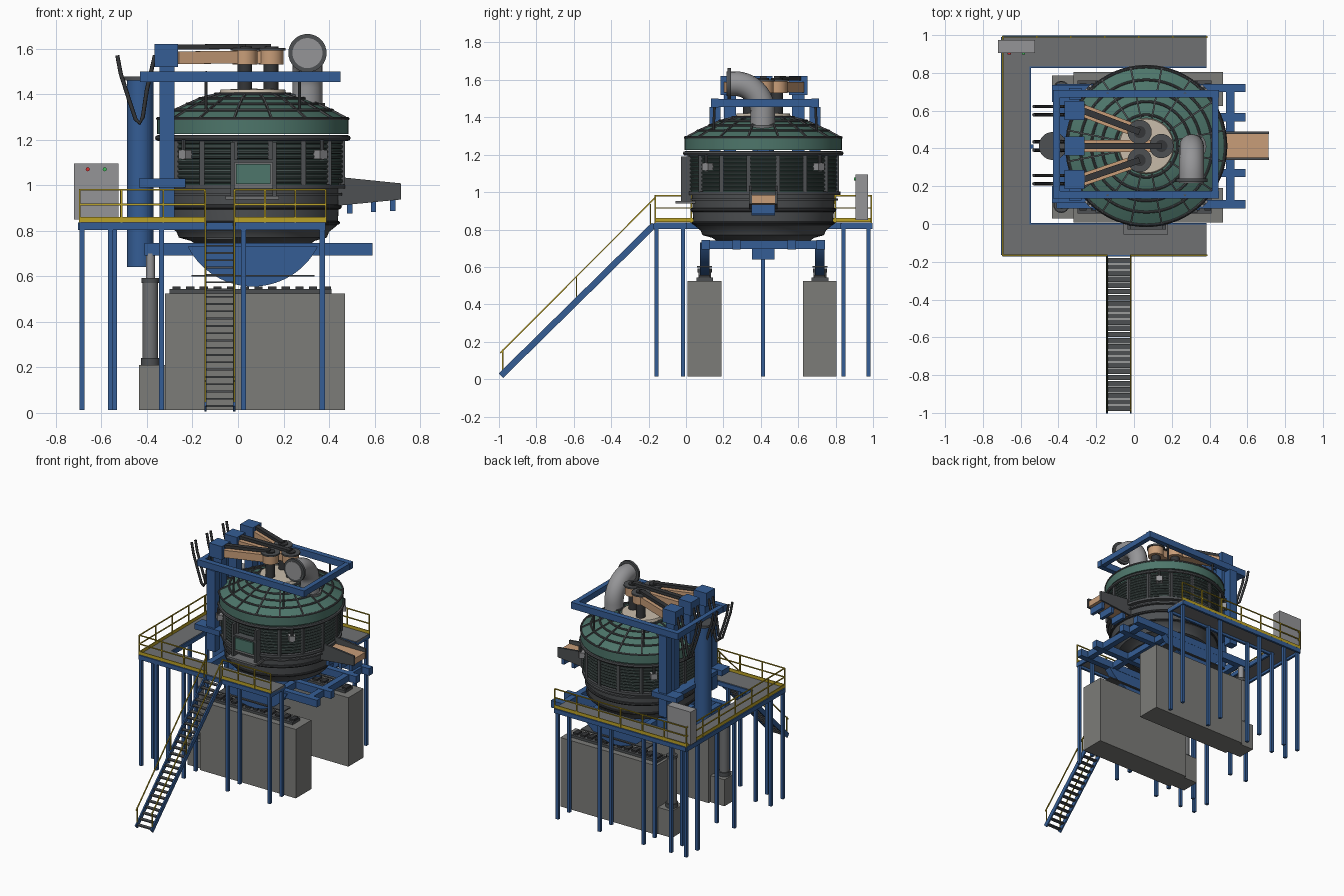
import bpy, bmesh, math
from mathutils import Matrix, Vector

if "Cube" in bpy.data.objects:
    bpy.data.objects.remove(bpy.data.objects["Cube"])

COL = dict(blue=(.035, .11, .30), green=(.075, .18, .145), tan=(.58, .34, .19), yellow=(.5, .36, .02),
           dark=(.035, .037, .04), iron=(.075, .08, .085), steel=(.16, .165, .17), light=(.30, .30, .31),
           concrete=(.2, .2, .19), beige=(.58, .5, .4), tube=(.06, .085, .08),
           red=(.7, .03, .03), lamp=(.05, .5, .1))
MAT, PARTS = {}, {}
for k, c in COL.items():
    MAT[k] = bpy.data.materials.new(k)
    MAT[k].diffuse_color = (*c, 1)
CX, CY = .065, .413  # vessel axis


def part(name, mat):
    return PARTS.setdefault(name, (bmesh.new(), mat))[0]


def box(name, mat, x, y, z):
    m = Matrix.Translation(((x[0]+x[1])/2, (y[0]+y[1])/2, (z[0]+z[1])/2))
    m = m @ Matrix.Diagonal((x[1]-x[0], y[1]-y[0], z[1]-z[0], 1))
    bmesh.ops.create_cube(part(name, mat), size=1, matrix=m)


def bar(name, mat, p, q, w, h):
    p, q = Vector(p), Vector(q)
    d = (q-p).normalized()
    s = d.cross(Vector((0, 0, 1)))
    s = s.normalized() if s.length > .001 else Vector((0, 1, 0))
    r = Matrix((d, s, s.cross(d))).transposed().to_4x4()
    m = Matrix.Translation((p+q)/2) @ r @ Matrix.Diagonal(((q-p).length, w, h, 1))
    bmesh.ops.create_cube(part(name, mat), size=1, matrix=m)


def rod(name, mat, p, q, r, n=24):
    p, q = Vector(p), Vector(q)
    m = Matrix.Translation((p+q)/2) @ (q-p).to_track_quat('Z', 'Y').to_matrix().to_4x4()
    bmesh.ops.create_cone(part(name, mat), cap_ends=True, segments=n, radius1=r, radius2=r,
                          depth=(q-p).length, matrix=m)


def lathe(name, mat, prof, n=64):
    t = bmesh.new()
    vs = [t.verts.new((CX+r, CY, z)) for r, z in prof]
    es = [t.edges.new(e) for e in zip(vs, vs[1:])]
    bmesh.ops.spin(t, geom=vs+es, cent=(CX, CY, 0), axis=(0, 0, 1), angle=math.tau, steps=n)
    bmesh.ops.remove_doubles(t, verts=t.verts, dist=.0004)
    me = bpy.data.meshes.new("tmp")
    t.to_mesh(me)
    t.free()
    part(name, mat).from_mesh(me)
    bpy.data.meshes.remove(me)


def band(name, mat, r0, r1, z0, z1):
    lathe(name, mat, [(r0, z0), (r1, z0), (r1, z1), (r0, z1), (r0, z0)])


def hoop(name, mat, r, z, t, n=8):
    lathe(name, mat, [(r+t*math.cos(i*math.tau/n), z+t*math.sin(i*math.tau/n)) for i in range(n+1)])


def prism(name, mat, pts, y0, y1):
    bm = part(name, mat)
    f = bm.faces.new([bm.verts.new((x, y0, z)) for x, z in pts])
    g = bmesh.ops.extrude_face_region(bm, geom=[f])['geom']
    bmesh.ops.translate(bm, vec=(0, y1-y0, 0), verts=[v for v in g if isinstance(v, bmesh.types.BMVert)])
    bm.faces.new([v for v in reversed(f.verts)]) if not f.is_valid else None


def pipe(name, mat, pts, r, res=6):
    cu = bpy.data.curves.new(name, 'CURVE')
    cu.dimensions, cu.bevel_depth, cu.bevel_resolution, cu.use_fill_caps = '3D', r, res, True
    s = cu.splines.new('POLY')
    s.points.add(len(pts)-1)
    for a, b in zip(s.points, pts):
        a.co = (*b, 1)
    s.use_smooth = True
    cu.materials.append(MAT[mat])
    bpy.context.collection.objects.link(bpy.data.objects.new(name, cu))


def polar(r, a, z):
    return (CX+r*math.cos(a), CY+r*math.sin(a), z)


# foundations, tilt cylinders and rockers on both sides
for y0, y1, yc in ((.008, .19, .10), (.625, .805, .716)):
    box("concrete_pier", "concrete", (-.32, .47), (y0, y1), (.013, .525))
    box("cylinder_footing", "concrete", (-.435, -.32), (yc-.07, yc+.07), (.013, .21))
    box("rocker_rail", "iron", (-.3, .41), (yc-.045, yc+.045), (.525, .543))
    for i in range(12):
        x = -.27+i*.06
        box("rail_teeth", "dark", (x-.018, x+.018), (yc-.028, yc+.028), (.543, .556))
    rod("tilt_cylinder", "steel", (-.385, yc, .24), (-.385, yc, .585), .034)
    rod("cylinder_collar", "iron", (-.385, yc, .2), (-.385, yc, .24), .042)
    rod("cylinder_collar", "iron", (-.385, yc, .57), (-.385, yc, .592), .038)
    rod("piston_rod", "light", (-.385, yc, .58), (-.385, yc, .7), .02)
    arc = [(CX+.32*math.sin(a), .875-.32*math.cos(a)) for a in [math.radians(-63+126*i/28) for i in range(29)]]
    prism("rocker", "blue", arc, yc-.025, yc+.025)
    box("rocker_stop", "iron", (-.205, .335), (yc-.04, yc+.04), (.598, .606))

# tilting cradle
for y in (.105, .27, .565, .72):
    x0 = -.41 if y in (.105, .72) else -.25
    box("cradle_beam", "blue", (x0, .59), (y-.022, y+.022), (.692, .745))
for x in (-.36, -.15, .28, .51):
    box("cradle_crossbeam", "blue", (x-.022, x+.022), (.09, .735), (.695, .742))
box("cradle_box", "blue", (-.1, .23), (.353, .473), (.64, .71))

# vessel shell
lathe("hearth_bowl", "iron", [(0, .735), (.25, .738), (.27, .755), (.325, .77), (.335, .795), (.372, .825),
                              (.378, .9), (.382, .99), (0, .99)])
hoop("hearth_band", "dark", .38, .905, .011)
hoop("hearth_band", "dark", .375, .835, .008)
band("shell_flange", "iron", .36, .412, .985, 1.003)
band("shell_flange", "iron", .36, .4, .955, .965)
lathe("shell_wall", "green", [(.384, .99), (.384, 1.22)])
for i in range(9):
    hoop("cooling_tube", "tube", .396, 1.018+i*.0215, .0098)
hoop("roof_ring_pipe", "iron", .417, 1.207, .0125)
for i in range(16):
    a = math.tau*(i+.5)/16
    bar("shell_post", "iron", polar(.402, a, 1), polar(.402, a, 1.21), .022, .022)
for i in range(4):
    a = math.tau*(i+.5)/4
    bar("shell_clamp", "light", polar(.395, a, 1.135), polar(.44, a, 1.135), .045, .04)
    rod("clamp_pin", "iron", polar(.43, a, 1.11), polar(.43, a, 1.2), .01, 10)

# roof
ROOF = [(.42, 1.29), (.35, 1.327), (.235, 1.378), (.15, 1.4)]
lathe("roof_dome", "green", [(.38, 1.225), (.42, 1.225)] + ROOF + [(.0, 1.402)])
for r, z in ((.418, 1.292), (.35, 1.329), (.29, 1.356), (.235, 1.38), (.165, 1.4)):
    hoop("roof_hoop", "iron", r, z, .007)
for i in range(16):
    a = math.tau*(i+.5)/16
    for (r0, z0), (r1, z1) in zip(ROOF, ROOF[1:]):
        bar("roof_rib", "iron", polar(r0, a, z0), polar(r1, a, z1), .009, .016)
lathe("roof_centre", "beige", [(.15, 1.39), (.142, 1.42), (0, 1.424)])

# tapping and slag door
box("slag_sill", "steel", (-.055, .18), (-.055, .06), (.938, .953))
for x in (-.025, .16):
    box("door_post", "iron", (x-.009, x+.009), (-.028, .03), (.95, 1.19))
box("door_frame", "steel", (-.02, .155), (-.015, .03), (.985, 1.105))
box("slag_door", "green", (-.008, .142), (-.026, 0), (1.005, 1.092))
box("door_lintel", "iron", (-.03, .17), (-.028, .02), (1.1, 1.112))

# pouring spout
SP = [(.44, .91), (.715, .937), (.715, 1.008), (.47, 1.033), (.44, 1.033)]
for y in (.338, .476):
    prism("spout_side", "iron", SP, y, y+.014)
prism("spout_trough", "tan", [(.44, .92), (.712, .94), (.712, .985), (.44, .985)], .352, .476)
for x in (.49, .595, .68):
    box("spout_bracket", "blue", (x-.012, x+.012), (.35, .475), (.875+(x-.49)*.06, .935))

# fume elbow
arc = [(.305, .26+.15*math.cos(a), 1.43+.15*math.sin(a)) for a in [math.pi/2*i/14 for i in range(15)]]
pipe("fume_elbow", "light", [(.305, .41, 1.32)] + arc + [(.305, .22, 1.58)], .066)
rod("elbow_flange", "iron", (.305, .222, 1.58), (.305, .24, 1.58), .084, 32)
rod("elbow_mouth", "light", (.305, .217, 1.58), (.305, .223, 1.58), .066, 32)
rod("elbow_collar", "steel", (.305, .41, 1.335), (.305, .41, 1.36), .078, 32)

# roof gantry
for y in (.155, .69):
    box("gantry_beam", "blue", (-.43, .45), (y-.02, y+.02), (1.452, 1.5))
    box("gantry_column", "blue", (-.345, -.278), (y-.03, y+.03), (.855, 1.455))
    box("column_bracket", "blue", (-.435, -.23), (y-.045, y+.045), (.99, 1.03))
    for x in (-.14, .27):
        rod("roof_hanger", "iron", (x, y-.01 if y < .4 else y+.01, 1.3), (x, y, 1.5), .007, 10)
for x in (.43, -.41):
    box("gantry_crossbeam", "blue", (x-.018, x+.018), (.137, .708), (1.455, 1.498))
box("mast_tie", "blue", (-.4, -.33), (.155, .69), (.995, 1.025))
rod("lift_column", "blue", (-.43, CY, .64), (-.43, CY, 1.465), .058, 32)
rod("lift_column_cap", "iron", (-.43, CY, 1.46), (-.43, CY, 1.477), .074, 32)

# electrode masts, arms, electrodes and cables
for ym, ex, ey in ((.60, .03, .487), (.413, .145, .413), (.235, .03, .338)):
    box("electrode_mast", "blue", (-.345, -.278), (ym-.033, ym+.033), (1.22 if ym == .413 else 1.0, 1.55))
    box("mast_head", "blue", (-.367, -.263), (ym-.05, ym+.05), (1.52, 1.62))
    s = Vector((-.27, ym, 1.56))
    e = Vector((ex, ey, 1.562))
    bar("electrode_arm", "tan", s, e, .066, .055)
    up = Vector((0, 0, .047))
    bar("bus_bar", "dark", s+up, e+up, .034, .022)
    rod("electrode_clamp", "tan", (ex, ey, 1.53), (ex, ey, 1.592), .055, 28)
    rod("clamp_cap", "iron", (ex, ey, 1.592), (ex, ey, 1.603), .064, 28)
    rod("electrode", "dark", (ex, ey, 1.41), (ex, ey, 1.61), .032, 24)
    for dy in (-.022, .022):
        pipe("power_cable", "dark", [(-.53, ym+dy, 1.57), (-.515, ym+dy, 1.49), (-.48, ym+dy, 1.38),
             (-.45, ym+dy, 1.29), (-.432, ym+dy, 1.272), (-.418, ym+dy, 1.3), (-.4, ym+dy, 1.42),
             (-.365, ym+dy, 1.57)], .009, 2)

# platform deck, edge beams, kick plates and legs
X0, X1, XI, Y0, Y1 = -.695, .385, -.552, -.165, .99
box("deck", "steel", (X0, XI), (Y0, Y1), (.822, .838))
for y0, y1 in ((Y0, -.002), (.835, Y1)):
    box("deck", "steel", (XI, X1), (y0, y1), (.822, .838))
    for y in (y0, y1):
        box("deck_beam", "blue", (X0 if y in (Y0, Y1) else XI, X1), (y-.008, y+.008), (.803, .835))
    box("deck_beam", "blue", (X1-.012, X1), (y0, y1), (.803, .835))
    for x in (-.685, -.56, -.335, .025, .37):
        for y in (y0+.008, y1-.015):
            box("platform_leg", "blue", (x-.011, x+.011), (y-.011, y+.011), (.013, .82))
for x in (X0, XI):
    box("deck_beam", "blue", (x-.008, x+.008), (Y0 if x == X0 else 0, Y1 if x == X0 else .835), (.803, .835))
    box("platform_leg", "blue", (x-.001, x+.021), (.4, .422), (.013, .82))


# guard rails
def guard(p, q, n):
    p, q = Vector((*p, 0)), Vector((*q, 0))
    for z in (.915, .98):
        bar("guard_rail", "yellow", p+Vector((0, 0, z)), q+Vector((0, 0, z)), .007, .007)
    bar("kick_plate", "yellow", p+Vector((0, 0, .85)), q+Vector((0, 0, .85)), .006, .022)
    for i in range(n+1):
        c = p.lerp(q, i/n)
        bar("guard_post", "yellow", c+Vector((0, 0, .835)), c+Vector((0, 0, .98)), .008, .008)


guard((X0, Y0), (X0, Y1), 6)
guard((X0, Y1), (X1, Y1), 6)
guard((X0, Y0), (-.145, Y0), 3)
guard((-.015, Y0), (X1, Y0), 3)

# stairs
for x in (-.143, -.017):
    bar("stair_stringer", "blue", (x, -.99, .018), (x, -.17, .825), .01, .034)
    bar("stair_handrail", "yellow", (x, -.993, .14), (x, -.165, .97), .007, .007)
    for y in (-.98, -.585, -.19):
        z = .018+(y+.99)*.984
        bar("stair_post", "yellow", (x, y, z), (x, y, z+.132), .007, .007)
for i in range(25):
    y = -.975+i*.0325
    z = .03+i*.032
    box("stair_tread", "iron", (-.14, -.02), (y-.014, y+.014), (z-.004, z+.004))

# control cabinet
box("control_cabinet", "light", (-.72, -.525), (.905, .973), (.85, 1.095))
for x, m in ((-.66, "red"), (-.585, "lamp")):
    rod(m+"_light", m, (x, .898, 1.07), (x, .91, 1.07), .009, 12)

# turn the collected parts into objects
for name, (bm, mat) in PARTS.items():
    bmesh.ops.recalc_face_normals(bm, faces=bm.faces)
    me = bpy.data.meshes.new(name)
    bm.to_mesh(me)
    bm.free()
    me.materials.append(MAT[mat])
    ob = bpy.data.objects.new(name, me)
    bpy.context.collection.objects.link(ob)
    ob.select_set(True)
    bpy.context.view_layer.objects.active = ob
bpy.ops.object.shade_smooth_by_angle(angle=math.radians(35))

for m in bpy.data.materials:
    if m.users and not m.is_grease_pencil:
        m.use_nodes = True
        m.node_tree.nodes["Principled BSDF"].inputs["Base Color"].default_value = m.diffuse_color
